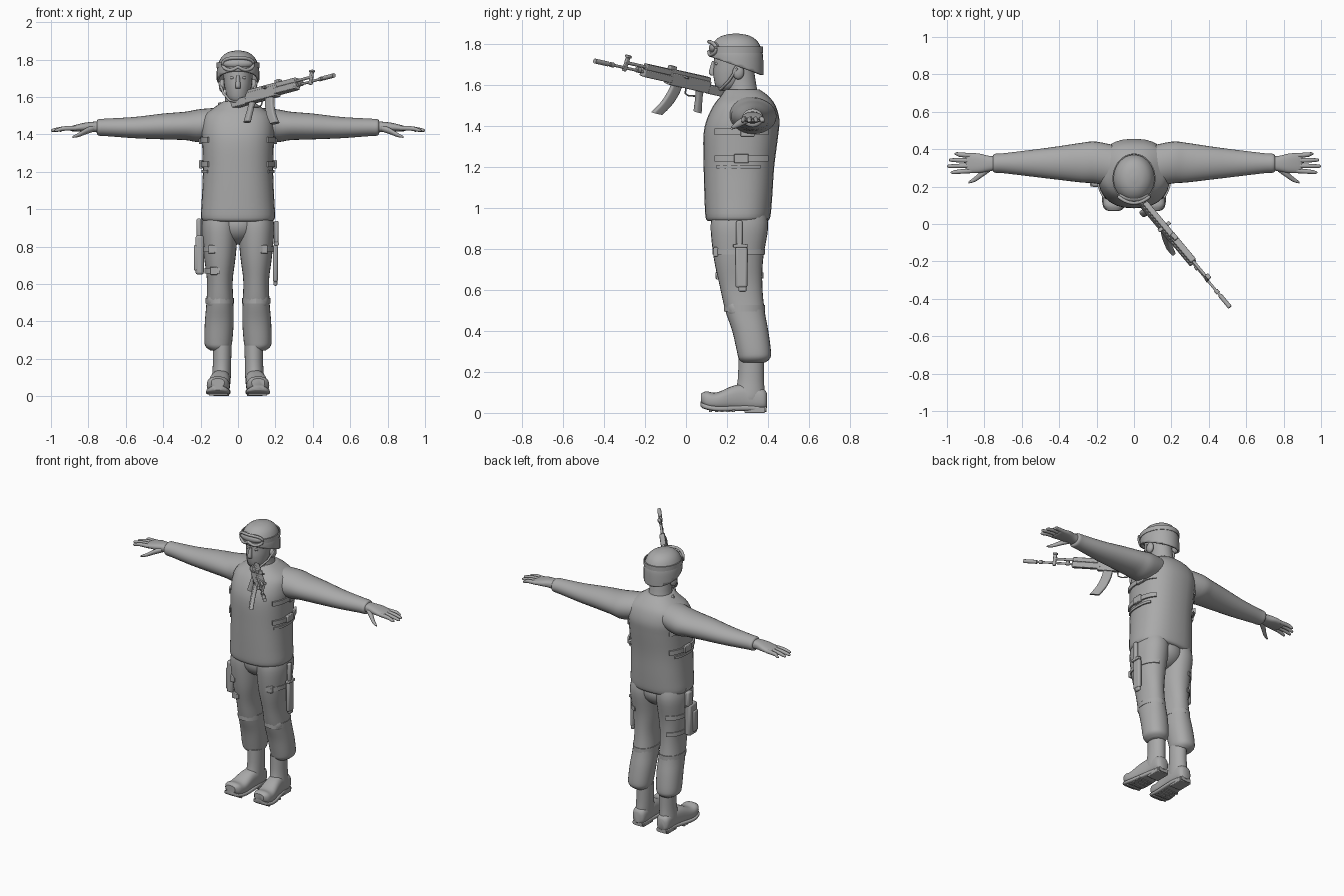
import bpy, bmesh, math
from mathutils import Matrix, Vector

cube = bpy.data.objects.get("Cube")
if cube:
    bpy.data.objects.remove(cube, do_unlink=True)

grey = bpy.data.materials.new("matte grey")
grey.use_nodes = True
grey.diffuse_color = (0.4, 0.4, 0.4, 1)
grey.node_tree.nodes["Principled BSDF"].inputs["Base Color"].default_value = (0.4, 0.4, 0.4, 1)

WORLD = Matrix.Identity(4)
parts = []


def finish(name, bm, frame=WORLD):
    bmesh.ops.recalc_face_normals(bm, faces=bm.faces)
    mesh = bpy.data.meshes.new(name)
    bm.to_mesh(mesh)
    bm.free()
    mesh.materials.append(grey)
    obj = bpy.data.objects.new(name, mesh)
    bpy.context.collection.objects.link(obj)
    obj.matrix_world = frame
    parts.append(obj)
    return obj


def skin_rings(bm, rings, closed=False):
    rows = [[bm.verts.new(p) for p in ring] for ring in rings]
    pairs = list(zip(rows, rows[1:]))
    if closed:
        pairs.append((rows[-1], rows[0]))
    for low, high in pairs:
        for i in range(len(low)):
            j = (i + 1) % len(low)
            bm.faces.new((low[i], low[j], high[j], high[i]))
    if not closed:
        bm.faces.new(rows[0])
        bm.faces.new(rows[-1])


def oval(angle, power):
    c, s = math.cos(angle), math.sin(angle)
    bend = lambda v: math.copysign(abs(v) ** (2 / power), v)
    return bend(c), bend(s)


def smooth_path(keys, steps):
    """Catmull-Rom interpolation through rows of numbers."""
    rows = []
    for i in range(len(keys) - 1):
        quad = keys[max(i - 1, 0)], keys[i], keys[i + 1], keys[min(i + 2, len(keys) - 1)]
        for k in range(steps):
            t = k / steps
            rows.append([b + t / 2 * (c - a + t * (2 * a - 5 * b + 4 * c - d + t * (3 * (b - c) + d - a)))
                         for a, b, c, d in zip(*quad)])
    return rows + [keys[-1]]


def loft(name, axis, keys, power=2.0, steps=4, sides=28, frame=WORLD, mirror=1, cut=None):
    """Each key: x, y, z of the centre, then the two radii across the axis."""
    bm = bmesh.new()
    rings = []
    for x, y, z, a, b in smooth_path(keys, steps):
        ring = []
        for i in range(sides):
            u, v = oval(math.tau * i / sides, power)
            offset = {"X": (0, a * u, b * v), "Y": (a * u, 0, b * v), "Z": (a * u, b * v, 0)}[axis]
            p = Vector((x, y, z)) + Vector(offset)
            p.x *= mirror
            ring.append(p)
        rings.append(ring)
    skin_rings(bm, rings)
    if cut:
        bmesh.ops.bisect_plane(bm, geom=bm.verts[:] + bm.edges[:] + bm.faces[:],
                               plane_co=cut[0], plane_no=cut[1], clear_inner=True)
    return finish(name, bm, frame)


def tube(name, points, radius, closed=False, frame=WORLD, sides=10):
    points = [Vector(p) for p in points]
    rings, n = [], len(points)
    for i, p in enumerate(points):
        ahead = points[(i + 1) % n] if closed else points[min(i + 1, n - 1)]
        behind = points[i - 1] if closed else points[max(i - 1, 0)]
        turn = (ahead - behind).to_track_quat("Z", "Y")
        rings.append([p + turn @ Vector((radius * math.cos(math.tau * k / sides),
                                         radius * math.sin(math.tau * k / sides), 0)) for k in range(sides)])
    bm = bmesh.new()
    skin_rings(bm, rings, closed)
    return finish(name, bm, frame)


def box(name, loc, size, frame=WORLD, bevel=0.004, tilt=0):
    bm = bmesh.new()
    bmesh.ops.create_cube(bm, size=1, matrix=Matrix.Translation(loc) @ Matrix.Rotation(tilt, 4, "Y")
                          @ Matrix.Diagonal((*size, 1)))
    obj = finish(name, bm, frame)
    mod = obj.modifiers.new("soft edges", "BEVEL")
    mod.width, mod.segments = bevel, 2
    return obj


def ball(name, loc, radii, tilt=0):
    bm = bmesh.new()
    bmesh.ops.create_uvsphere(bm, u_segments=24, v_segments=14, radius=1, matrix=Matrix.Translation(loc)
                              @ Matrix.Rotation(tilt, 4, "X") @ Matrix.Diagonal((*radii, 1)))
    return finish(name, bm)


def band(name, centre, rx, ry, height, start, end, power=2.0, mirror=1, steps=20):
    """Curved strap lying on an oval, between two angles in degrees."""
    bm = bmesh.new()
    rows = []
    for i in range(steps + 1):
        u, v = oval(math.radians(start + (end - start) * i / steps), power)
        rows.append([bm.verts.new(((centre[0] + g * rx * u) * mirror, centre[1] + g * ry * v, centre[2] + h))
                     for g, h in ((0.95, -height / 2), (1, -height / 2), (1, height / 2), (0.95, height / 2))])
    for p, q in zip(rows, rows[1:]):
        for k in range(4):
            bm.faces.new((p[k], p[(k + 1) % 4], q[(k + 1) % 4], q[k]))
    bm.faces.new(rows[0])
    bm.faces.new(rows[-1])
    return finish(name, bm)


# Vest and neck
loft("vest", "Z", [(0, .252, .935, .18, .145), (0, .253, .955, .198, .158), (0, .255, 1.05, .194, .165),
                   (0, .258, 1.2, .188, .172), (0, .267, 1.35, .192, .182), (0, .278, 1.43, .195, .177),
                   (0, .285, 1.5, .18, .15), (0, .285, 1.545, .125, .115), (0, .275, 1.575, .08, .085)], 2.4)
loft("neck", "Z", [(0, .28, 1.52, .085, .085), (0, .272, 1.58, .07, .074), (0, .26, 1.68, .066, .07)])
ball("hips", (0, .26, .92), (.13, .135, .11))

# Head, face and helmet
loft("head", "Z", [(0, .195, 1.57, .03, .035), (0, .205, 1.595, .056, .062), (0, .225, 1.65, .071, .092),
                   (0, .235, 1.7, .077, .1), (0, .24, 1.77, .08, .1)])
loft("nose", "Z", [(0, .132, 1.645, .012, .012), (0, .126, 1.66, .014, .015), (0, .137, 1.715, .008, .01)])
helmet = loft("helmet", "Z", [(0, .25, 1.62, .11, .126), (0, .247, 1.7, .114, .13), (0, .243, 1.76, .111, .129),
                              (0, .243, 1.81, .09, .106), (0, .243, 1.838, .055, .066),
                              (0, .243, 1.848, .012, .015)], cut=((0, .11, 1.738), (0, .33, .95)))
helmet.modifiers.new("shell", "SOLIDIFY").thickness = 0.012
band("goggle_strap", (0, .243, 1.77), .115, .133, .03, -50, 230, steps=36)
rim = []
for i in range(36):
    u, v = oval(math.tau * i / 36, 2.6)
    x = .082 * u
    dip = .02 * math.exp(-(x / .022) ** 2) if v < 0 else 0
    rim.append((x, .112 + 5 * x * x, 1.775 + .034 * v + dip))
tube("goggle_frame", rim, .009, closed=True)
ball("goggle_lens", (0, .148, 1.778), (.082, .036, .032))

for side, label in ((1, "left"), (-1, "right")):
    # Face details
    ball(label + "_eye", (side * .03, .15, 1.702), (.014, .01, .008))
    tube(label + "_chin_strap", [(side * .1, .25, 1.68), (side * .078, .21, 1.62),
                                 (side * .045, .175, 1.582), (0, .158, 1.572)], .007)
    ball(label + "_ear", (side * .085, .255, 1.66), (.018, .028, .035))

    # Arm and hand
    loft(label + "_sleeve", "X", [(.06, .3, 1.465, .11, .08), (.2, .328, 1.447, .112, .088),
                                  (.28, .328, 1.445, .106, .076), (.4, .326, 1.442, .09, .069),
                                  (.55, .325, 1.436, .071, .057), (.7, .325, 1.437, .053, .047),
                                  (.745, .325, 1.437, .05, .044), (.755, .325, 1.437, .036, .033)], mirror=side)
    loft(label + "_palm", "X", [(.73, .325, 1.438, .036, .03), (.78, .323, 1.44, .042, .027),
                                (.83, .325, 1.438, .052, .022), (.885, .326, 1.431, .052, .015),
                                (.9, .326, 1.43, .04, .008)], 2.5, mirror=side)
    for i, (finger, reach) in enumerate((("index", .98), ("middle", 1), ("ring", .99), ("little", .96))):
        y = .285 + i * .027
        tip = y + (i - 1.5) * .006
        loft(f"{label}_{finger}_finger", "X", [(.865, y, 1.433, .013, .013), (.93, (y + tip) / 2, 1.431, .012, .012),
                                               (reach - .012, tip, 1.422, .009, .009),
                                               (reach, tip, 1.42, .003, .003)], sides=12, mirror=side)
    loft(label + "_thumb", "X", [(.77, .3, 1.432, .02, .018), (.81, .272, 1.418, .02, .017),
                                 (.85, .24, 1.398, .014, .012), (.885, .222, 1.386, .005, .005)],
         sides=14, mirror=side)

    # Trouser leg, knee pad and boot
    loft(label + "_trouser", "Z", [(.09, .26, .98, .09, .13), (.097, .26, .9, .097, .14), (.097, .256, .75, .085, .12),
                                   (.097, .268, .62, .069, .104), (.097, .287, .5, .072, .096),
                                   (.1, .313, .4, .077, .088), (.105, .331, .3, .075, .083),
                                   (.105, .333, .265, .068, .076), (.1, .33, .245, .048, .056)], 2.2, mirror=side)
    ball(label + "_knee_pad", (side * .1, .243, .508), (.064, .05, .07), .25)
    band(label + "_knee_strap", (.097, .285, .51), .076, .1, .03, -90, 270, mirror=side)
    loft(label + "_boot_shaft", "Z", [(.085, .318, .27, .05, .062), (.086, .316, .16, .049, .064),
                                      (.09, .31, .08, .05, .074), (.09, .31, .04, .04, .06)], mirror=side)
    loft(label + "_boot_foot", "Y", [(.09, .395, .06, .025, .035), (.09, .375, .066, .044, .052),
                                     (.09, .3, .075, .049, .064), (.097, .23, .072, .054, .06),
                                     (.105, .15, .057, .061, .042), (.108, .1, .064, .056, .041),
                                     (.108, .072, .072, .035, .022)], 2.6, mirror=side)
    loft(label + "_sole", "Y", [(.09, .392, .018, .036, .014), (.09, .3, .024, .048, .014),
                                (.105, .16, .02, .064, .013), (.108, .09, .032, .056, .013),
                                (.108, .07, .045, .03, .012)], 4, mirror=side)
    box(label + "_heel", (side * .09, .335, .014), (.084, .1, .028))
    for i in range(5):
        box(f"{label}_tread_{i}", (side * .105, .12 + i * .028, .01), (.1, .014, .012), bevel=.002)

    # Vest side straps with buckles
    for z, middle in ((1.37, .3), (1.24, .27)):
        band(f"{label}_vest_strap_{z}", (0, .265, z), .2, .19, .03, -38, 42, 2.4, side)
        box(f"{label}_vest_buckle_{z}", (side * .198, middle, z), (.02, .07, .045))
    band(label + "_vest_tab", (0, .262, 1.2), .195, .18, .016, -35, 30, 2.4, side)
    # Thigh strap and small clips
    band(label + "_thigh_strap", (.097, .258, .785), .094, .13, .028, -80, 80, 2.2, side)
    box(label + "_strap_clip", (side * .14, .145, .785), (.035, .022, .045))

# Thigh holster with pistol
band("lower_holster_strap", (.097, .262, .67), .083, .118, .028, -90, 80, 2.2, -1)
box("lower_holster_clip", (-.13, .158, .67), (.04, .022, .042))
box("holster", (-.205, .24, .755), (.045, .085, .21), bevel=.012)
box("holster_pouch", (-.222, .225, .74), (.026, .05, .14), bevel=.008)
box("holster_hanger", (-.19, .26, .9), (.016, .05, .13))
box("pistol_grip", (-.208, .265, .9), (.028, .05, .1), bevel=.01)

# Thigh knife
box("knife_sheath", (.2, .27, .71), (.026, .058, .2), bevel=.01)
box("knife_guard", (.206, .265, .815), (.026, .07, .018))
box("knife_handle", (.205, .26, .875), (.024, .032, .125), bevel=.009)
box("knife_tip", (.2, .275, .61), (.02, .04, .04), bevel=.008)

# Rifle frame: local x runs from the muzzle to the stock, z is up
back = Vector((-.632, .758, -.17)).normalized()
up = Vector((.21, .17, 1))
up = (up - back * back.dot(up)).normalized()
gun = Matrix((back, up.cross(back), up)).transposed().to_4x4()
gun.translation = (.513, -.445, 1.715)

# Rifle
for name, start, end, height, radius in (("muzzle_brake", 0, .085, 0, .012), ("barrel", .07, .34, 0, .007),
                                         ("gas_tube", .19, .34, .026, .008), ("brake_collar", .1, .12, 0, .012),
                                         ("barrel_collar", .27, .29, .004, .014)):
    tube(name, [(start, 0, height), (end, 0, height)], radius, frame=gun, sides=14)
for name, x, z, length, width, height in (
        ("front_sight", .195, .02, .022, .014, .075), ("front_sight_cap", .195, .058, .03, .022, .012),
        ("lower_handguard", .4, -.004, .18, .04, .036), ("upper_handguard", .4, .028, .17, .034, .028),
        ("receiver", .6, -.002, .26, .038, .06), ("receiver_cover", .6, .032, .25, .03, .026),
        ("rear_sight", .48, .05, .04, .024, .022), ("charging_handle", .56, .024, .02, .08, .01),
        ("stock", .84, -.012, .24, .03, .044), ("stock_butt", .955, -.03, .025, .032, .09)):
    box(name, (x, 0, z), (length, width, height), gun)
loft("magazine", "Z", [(.54, 0, -.02, .029, .013), (.533, 0, -.07, .03, .013), (.51, 0, -.13, .03, .013),
                       (.472, 0, -.185, .03, .013)], 5, frame=gun)
loft("rifle_grip", "Z", [(.685, 0, -.02, .022, .014), (.695, 0, -.06, .018, .014), (.715, 0, -.135, .021, .015)],
     3, frame=gun)
tube("trigger_guard", [(.6, 0, -.03), (.605, 0, -.058), (.63, 0, -.066), (.67, 0, -.06)], .004, frame=gun)

# Smooth shading with sharp corners kept
bpy.ops.object.select_all(action="DESELECT")
for obj in parts:
    obj.select_set(True)
bpy.context.view_layer.objects.active = parts[0]
bpy.ops.object.shade_smooth_by_angle(angle=math.radians(40))
